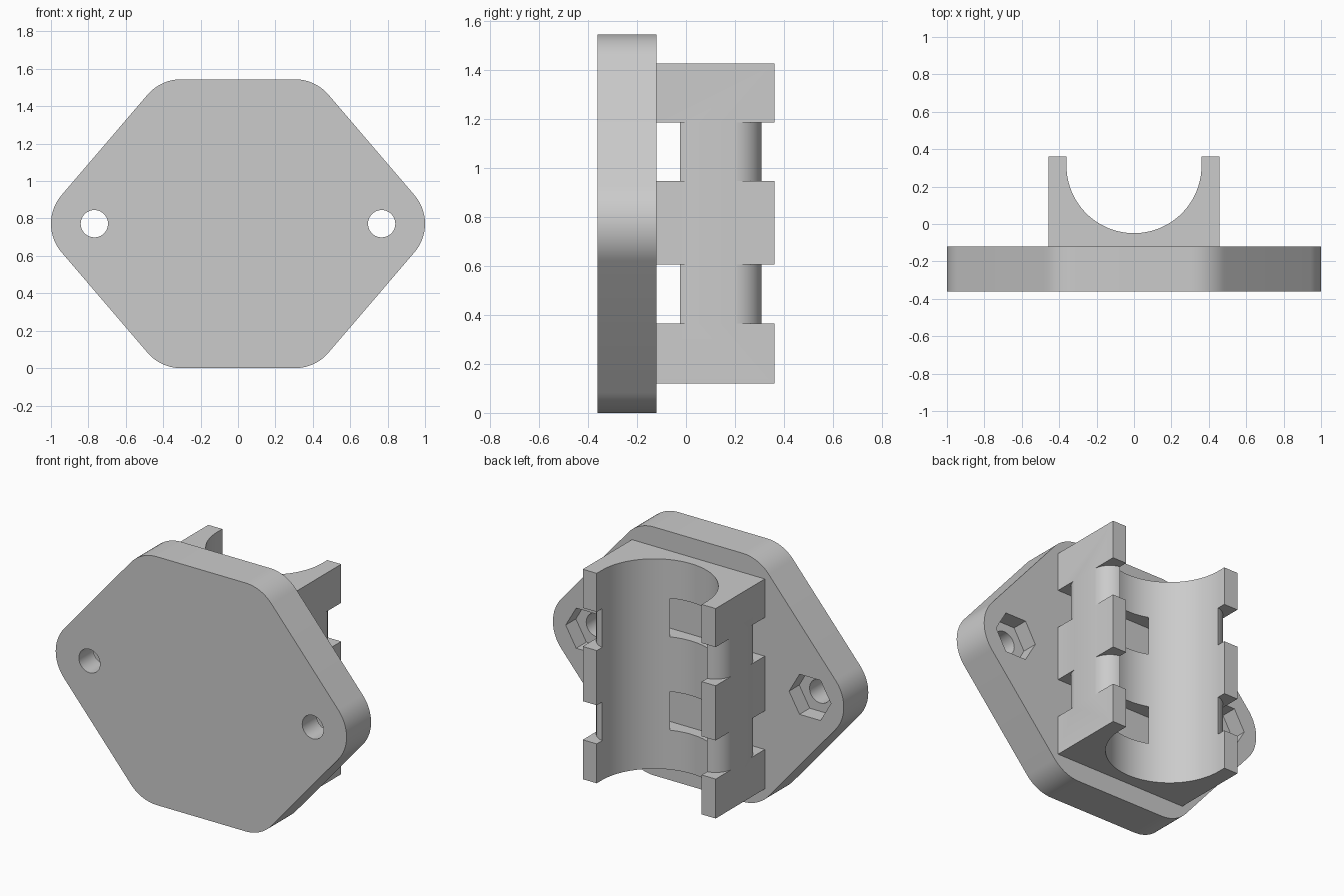
import bpy
import bmesh
import math
from mathutils import Vector

if "Cube" in bpy.data.objects:
    bpy.data.objects.remove(bpy.data.objects["Cube"])

MID = 0.772           # height of the bolt holes
FRONT, FACE, BACK = -0.362, -0.121, 0.361

gray = bpy.data.materials.new("light gray")
gray.diffuse_color = (0.6, 0.6, 0.6, 1)
gray.use_nodes = True
gray.node_tree.nodes["Principled BSDF"].inputs["Base Color"].default_value = gray.diffuse_color


def arc(cx, cy, r, a0, a1, n):
    """Points along an arc, angles in degrees."""
    angles = [math.radians(a0 + (a1 - a0) * i / n) for i in range(n + 1)]
    return [(cx + r * math.cos(a), cy + r * math.sin(a)) for a in angles]


def prism(name, profile, axis, lo, hi):
    """Extrude a 2D profile along 'y' (profile in xz) or 'z' (profile in xy)."""
    bm = bmesh.new()
    verts = [bm.verts.new((u, lo, v) if axis == 'y' else (u, v, lo)) for u, v in profile]
    face = bm.faces.new(verts)
    ext = bmesh.ops.extrude_face_region(bm, geom=[face])
    step = Vector((0, hi - lo, 0)) if axis == 'y' else Vector((0, 0, hi - lo))
    bmesh.ops.translate(bm, vec=step, verts=[g for g in ext["geom"] if isinstance(g, bmesh.types.BMVert)])
    bmesh.ops.recalc_face_normals(bm, faces=bm.faces)
    mesh = bpy.data.meshes.new(name)
    bm.to_mesh(mesh)
    bm.free()
    mesh.materials.append(gray)
    obj = bpy.data.objects.new(name, mesh)
    bpy.context.collection.objects.link(obj)
    return obj


def combine(target, tool, operation):
    """Apply a boolean and discard the tool."""
    mod = target.modifiers.new("boolean", 'BOOLEAN')
    mod.operation, mod.solver, mod.object = operation, 'EXACT', tool
    bpy.context.view_layer.objects.active = target
    bpy.ops.object.modifier_apply(modifier=mod.name)
    bpy.data.objects.remove(tool)


def mirrored(half):
    """Close a right-hand half profile with its reflection."""
    return half + [(-x, y) for x, y in reversed(half)]


# Base plate: long hexagon with rounded corners
r, side_x, top_x = 0.235, 0.765, 0.305
top_z = 2 * MID - r
tilt = math.degrees(math.atan2(side_x - top_x, top_z - MID))
half = (arc(top_x, r, r, -90, -tilt, 10)
        + arc(side_x, MID, r, -tilt, tilt, 16)
        + arc(top_x, top_z, r, tilt, 90, 10))
bracket = prism("mounting_bracket", mirrored(half), 'y', FRONT, FACE)

# Cradle: block with a round channel open to the back
bore = arc(0, 0.312, 0.361, 0, -180, 64)
outline = [(-0.361, BACK), (-0.457, BACK), (-0.457, -0.2), (0.457, -0.2), (0.457, BACK), (0.361, BACK)]
cradle = prism("cradle", outline + bore, 'z', 0.12, 1.425)

# Two strap grooves that wrap behind the channel and round the walls
fillet = 0.12
groove = ([(0.6, -0.3), (0.6, 0.5), (0.2, 0.5), (0.2, 0.31)]
          + arc(0.338, 0.19, fillet, 90, 0, 12)
          + arc(0.338, 0.035, fillet, 0, -30, 5))
for z in (0.365, 0.945):
    combine(cradle, prism("strap_cutter", mirrored(groove), 'z', z, z + 0.24), 'DIFFERENCE')

combine(bracket, cradle, 'UNION')

# Bolt holes with hexagonal nut pockets on the back
for s in (-1, 1):
    hole = arc(s * 0.768, MID, 0.073, 0, 360, 40)[:-1]
    pocket = arc(s * 0.768, MID, 0.144, 0, 360, 6)[:-1]
    combine(bracket, prism("hole_cutter", hole, 'y', -0.5, 0), 'DIFFERENCE')
    combine(bracket, prism("nut_cutter", pocket, 'y', FACE - 0.1, 0), 'DIFFERENCE')

bpy.ops.object.select_all(action='DESELECT')
bracket.select_set(True)
bpy.context.view_layer.objects.active = bracket
bpy.ops.object.shade_smooth_by_angle(angle=math.radians(25))
